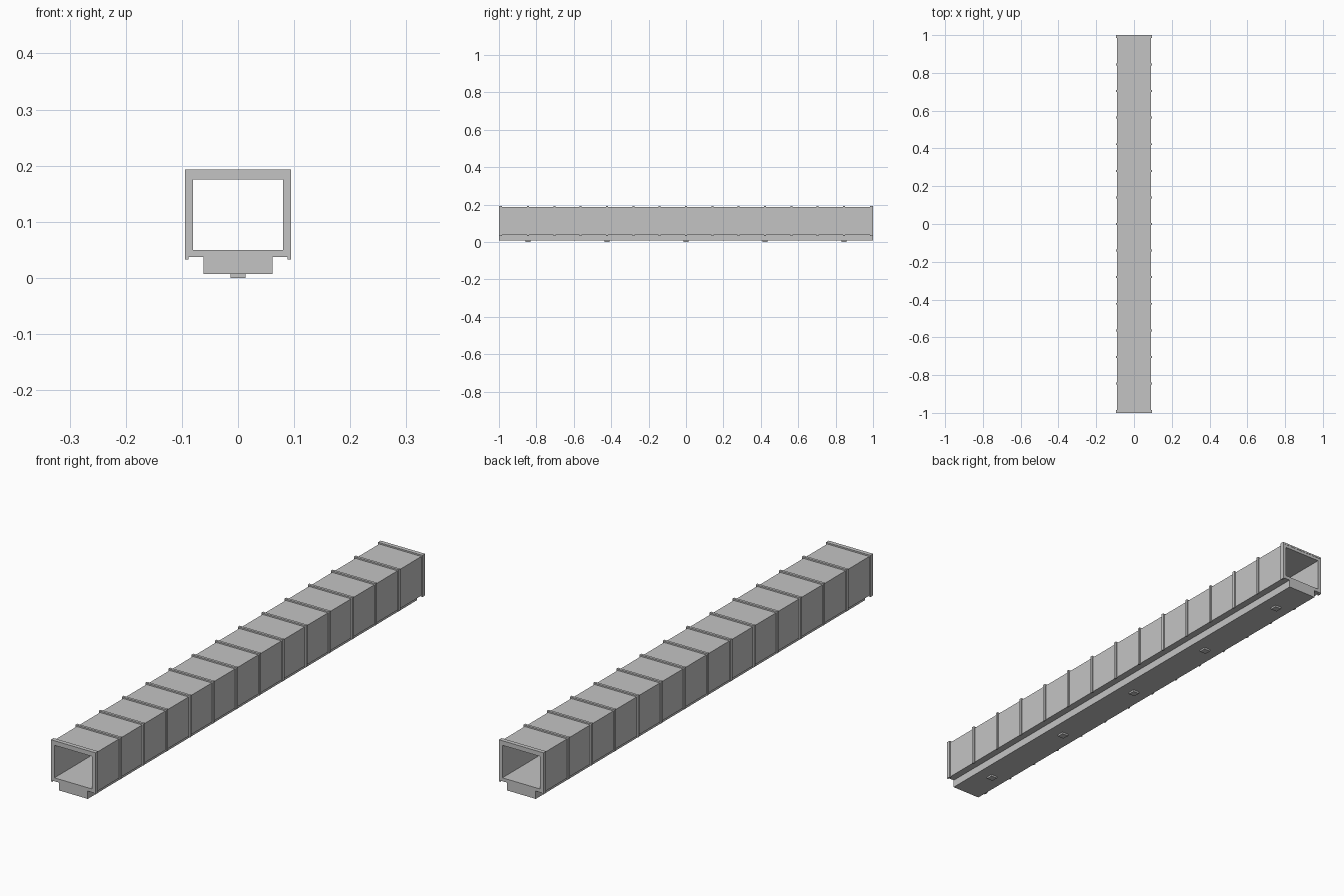
import bpy, bmesh
from mathutils import Vector

if "Cube" in bpy.data.objects:
    bpy.data.objects.remove(bpy.data.objects["Cube"])

grey = bpy.data.materials.new("light grey")
grey.diffuse_color = (0.55, 0.55, 0.55, 1)
grey.use_nodes = True
grey.node_tree.nodes["Principled BSDF"].inputs["Base Color"].default_value = grey.diffuse_color


def extrude_profile(name, loops, y0, y1):
    """Fill closed (x, z) loops, holes included, and extrude them along y."""
    bm = bmesh.new()
    for loop in loops:
        vs = [bm.verts.new((x, y0, z)) for x, z in loop]
        for a, b in zip(vs, vs[1:] + vs[:1]):
            bm.edges.new((a, b))
    bmesh.ops.triangle_fill(bm, edges=bm.edges[:], use_beauty=True)
    res = bmesh.ops.extrude_face_region(bm, geom=bm.faces[:])
    moved = [g for g in res["geom"] if isinstance(g, bmesh.types.BMVert)]
    bmesh.ops.translate(bm, verts=moved, vec=Vector((0, y1 - y0, 0)))
    bmesh.ops.recalc_face_normals(bm, faces=bm.faces[:])
    me = bpy.data.meshes.new(name)
    bm.to_mesh(me)
    bm.free()
    me.materials.append(grey)
    ob = bpy.data.objects.new(name, me)
    bpy.context.collection.objects.link(ob)
    return ob


def mirrored(half):
    """Complete a right-hand half profile with its left-hand mirror."""
    return half + [(-x, z) for x, z in reversed(half)]


# Hollow duct with a narrower solid base
outer = mirrored([(0.0615, 0.007), (0.0615, 0.037), (0.0895, 0.037), (0.0895, 0.1875)])
opening = mirrored([(0.08, 0.05), (0.08, 0.175)])
extrude_profile("duct_body", [outer, opening], -0.999, 0.999)

# Ribs wrapping the top and sides, with wider collars at the ends
rib = mirrored([(0.0885, 0.033), (0.0945, 0.033), (0.0945, 0.193)])
rib = [(0.0885, 0.033), (0.0945, 0.033), (0.0945, 0.193),
       (-0.0945, 0.193), (-0.0945, 0.033), (-0.0885, 0.033),
       (-0.0885, 0.1865), (0.0885, 0.1865)]
for k in range(-6, 7):
    y = k * 0.1408
    extrude_profile("rib", [rib], y - 0.005, y + 0.005)
for s in (-1, 1):
    extrude_profile("end_collar", [rib], s * 0.992 - 0.008, s * 0.992 + 0.008)

# Small square feet under the base
foot = mirrored([(0.0135, 0.0), (0.0135, 0.008)])
for k in range(-2, 3):
    y = k * 0.4224
    extrude_profile("foot", [foot], y - 0.0135, y + 0.0135)
